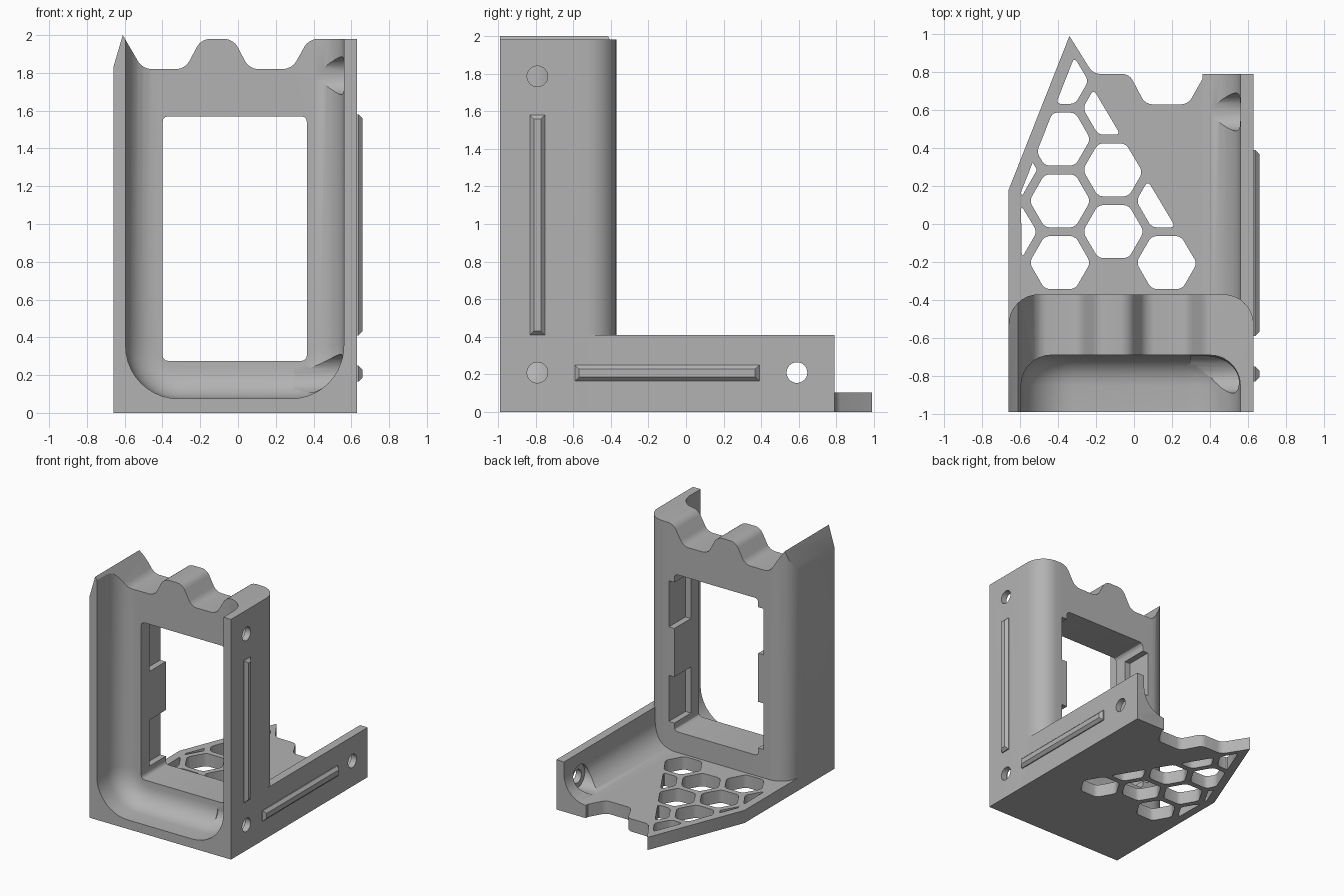
import bpy, bmesh, math
from mathutils import Vector

cube = bpy.data.objects.get("Cube")
if cube:
    bpy.data.objects.remove(cube, do_unlink=True)

grey = bpy.data.materials.new("mid_grey")
grey.use_nodes = True
grey.diffuse_color = (0.45, 0.45, 0.45, 1)
grey.node_tree.nodes["Principled BSDF"].inputs["Base Color"].default_value = (0.45, 0.45, 0.45, 1)

LEFT, RIGHT, FRONT, BACK = -0.66, 0.63, -0.99, -0.37
FLOOR, RAIL_TOP, RAIL_END = 0.105, 0.41, 0.79
WALL_Y = -0.69
IN_LEFT, IN_RIGHT = -0.595, 0.56


def make(name, bm):
    bmesh.ops.recalc_face_normals(bm, faces=bm.faces)
    mesh = bpy.data.meshes.new(name)
    bm.to_mesh(mesh)
    bm.free()
    obj = bpy.data.objects.new(name, mesh)
    bpy.context.collection.objects.link(obj)
    mesh.materials.append(grey)
    return obj


def prism(points, axis, start, end):
    """Extrude a 2D outline along y (points are x, z), z (x, y) or x (y, z)."""
    place = {"x": lambda a, b, t: (t, a, b), "y": lambda a, b, t: (a, t, b),
             "z": lambda a, b, t: (a, b, t)}[axis]
    bm = bmesh.new()
    face = bm.faces.new([bm.verts.new(place(a, b, start)) for a, b in points])
    new = bmesh.ops.extrude_face_region(bm, geom=[face])["geom"]
    shift = Vector(place(0, 0, end - start))
    bmesh.ops.translate(bm, vec=shift, verts=[v for v in new if isinstance(v, bmesh.types.BMVert)])
    return bm


def block(x, y, z):
    return prism([(x[0], y[0]), (x[1], y[0]), (x[1], y[1]), (x[0], y[1])], "z", *z)


def circle(a, b, r, n=32):
    return [(a + r * math.cos(math.tau * i / n), b + r * math.sin(math.tau * i / n)) for i in range(n)]


def round_edges(bm, radius, segments, axis, rule=lambda mid: True):
    """Round the edges parallel to an axis whose midpoint passes the rule."""
    picked = []
    for e in bm.edges:
        a, b = e.verts[0].co, e.verts[1].co
        if abs((b - a).normalized()[axis]) > 0.99 and rule((a + b) / 2):
            picked.append(e)
    bmesh.ops.bevel(bm, geom=picked, offset=radius, segments=segments, profile=0.5, affect="EDGES")
    return bm


def boolean(obj, cutter, operation="DIFFERENCE"):
    mod = obj.modifiers.new("cut", "BOOLEAN")
    mod.operation, mod.object, mod.solver = operation, cutter, "EXACT"
    bpy.context.view_layer.objects.active = obj
    bpy.ops.object.modifier_apply(modifier=mod.name)


def drop(cutter):
    bpy.data.objects.remove(cutter, do_unlink=True)


def cut(objs, bm):
    cutter = make("cutter", bm)
    for obj in objs:
        boolean(obj, cutter)
    drop(cutter)


# Upright shell with rounded back corners
shell = make("upright_shell", round_edges(
    block((LEFT, RIGHT), (FRONT, BACK), (0, 2.1)), 0.16, 8, 2, lambda m: m.y > BACK - 0.01))

# Wavy top outline
top = [(LEFT, 0), (LEFT, 1.83), (-0.61, 2.0), (-0.505, 1.82), (-0.28, 1.82), (-0.195, 1.98),
       (-0.025, 1.98), (0.06, 1.82), (0.285, 1.82), (0.375, 1.98), (RIGHT, 1.98), (RIGHT, 0)]
wave = make("wave", round_edges(prism(top, "y", -1.2, 0), 0.045, 4, 1,
                                lambda m: m.z > 1.7 and -0.55 < m.x < 0.5))
boolean(shell, wave, "INTERSECT")
drop(wave)

# Front cavity, open at the front and top
cavity = round_edges(block((IN_LEFT, IN_RIGHT), (-1.2, WALL_Y), (0.075, 2.3)), 0.28, 10, 1,
                     lambda m: m.z < 0.1)
rim = [e for e in cavity.edges if all(v.co.y > WALL_Y - 0.001 for v in e.verts)
       and any(v.co.z < 2.2 for v in e.verts)]
bmesh.ops.bevel(cavity, geom=rim, offset=0.16, segments=7, profile=0.5, affect="EDGES")
cut([shell], cavity)

# Window and the clip pockets behind its edges
cut([shell], round_edges(block((-0.4, 0.365), (-0.8, -0.2), (0.275, 1.57)), 0.03, 3, 1))
for z in ((0.34, 0.72), (1.12, 1.5)):
    cut([shell], block((-0.45, 0.415), (-0.585, -0.2), z))

# Floor plate with a pointed, wavy back edge
outline = [(LEFT, -0.6), (RIGHT, -0.6), (RIGHT, RAIL_END), (0.375, RAIL_END), (0.285, 0.63),
           (0.06, 0.63), (-0.025, RAIL_END), (-0.215, RAIL_END), (-0.34, 0.99), (LEFT, 0.18)]
plate = make("floor_plate", round_edges(prism(outline, "z", 0, FLOOR), 0.035, 4, 2,
                                        lambda m: m.y > 0.5 and -0.3 < m.x < 0.5))

# Side rail with a concave fillet down to the floor
R = 0.2
arc = [(IN_RIGHT - R + R * math.cos(t), FLOOR + R - R * math.sin(t))
       for t in (math.pi / 2 * i / 10 for i in range(11))]
rail = make("side_rail", prism(
    [(RIGHT, 0), (RIGHT, RAIL_TOP), (IN_RIGHT, RAIL_TOP)] + arc + [(IN_RIGHT - R, 0)],
    "y", -0.55, RAIL_END))


def clip(poly, point, normal):
    """Keep the part of a convex outline on the normal's side of a line."""
    side = lambda p: (p - point).dot(normal)
    out = []
    for p, q in zip(poly, poly[1:] + poly[:1]):
        a, b = side(p), side(q)
        if a >= 0:
            out.append(p)
        if a * b < 0:
            out.append(p.lerp(q, a / (a - b)))
    return out


# Honeycomb holes, clipped to leave a border
PITCH, HOLE_R = 0.325, 0.161
slant = Vector((0.81, -0.32)).normalized()
tip = Vector((-0.21, -0.125)).normalized()
limits = [(Vector((IN_RIGHT - 0.005, 0)), Vector((-1, 0))), (Vector((-0.595, 0)), Vector((1, 0))),
          (Vector((LEFT, 0.18)) + slant * 0.065, slant),
          (Vector((-0.34, 0.99)) + tip * 0.035, tip)]
for col in range(-1, 4):
    odd = col % 2
    rows = range(3) if odd else range(4 if col == 0 else 3)
    for row in rows:
        x = -0.39 + col * PITCH * math.sqrt(3) / 2
        y = (-0.04 if odd else -0.203) + row * PITCH
        poly = [Vector(p) for p in circle(x, y, HOLE_R, 6)]
        for point, normal in limits:
            poly = clip(poly, point, normal) if poly else poly
        if len(poly) < 3:
            continue
        clean = [p for p, q in zip(poly, poly[1:] + poly[:1]) if (p - q).length > 0.012]
        if len(clean) < 3 or max(p.x for p in clean) - min(p.x for p in clean) < 0.03:
            continue
        sides = [(p - q).length for p, q in zip(clean, clean[1:] + clean[:1])]
        hole = round_edges(prism(clean, "z", -0.1, 0.38), min(0.025, min(sides) * 0.3), 3, 2)
        cut([plate, rail], hole)

# Screw holes with wide recesses on the inside
for y, z, part in ((-0.79, 1.785, shell), (-0.79, 0.21, shell), (0.59, 0.21, rail)):
    cut([part], prism(circle(y, z, 0.055), "x", 0.5, 0.8))
    cut([part], prism(circle(y, z, 0.1), "x", 0.3, 0.58))


# Raised chamfered ridges on the outer side
def ridge(name, y, z):
    bm = block((RIGHT - 0.02, 0.66), y, z)
    edges = [e for e in bm.edges if all(v.co.x > 0.65 for v in e.verts)]
    bmesh.ops.bevel(bm, geom=edges, offset=0.022, segments=1, affect="EDGES")
    return make(name, bm)


parts = [shell, plate, rail, ridge("upright_ridge", (-0.83, -0.75), (0.41, 1.58)),
         ridge("rail_ridge", (-0.59, 0.39), (0.165, 0.25))]

for obj in parts:
    bpy.ops.object.select_all(action="DESELECT")
    obj.select_set(True)
    bpy.context.view_layer.objects.active = obj
    bpy.ops.object.shade_smooth_by_angle(angle=math.radians(30))
